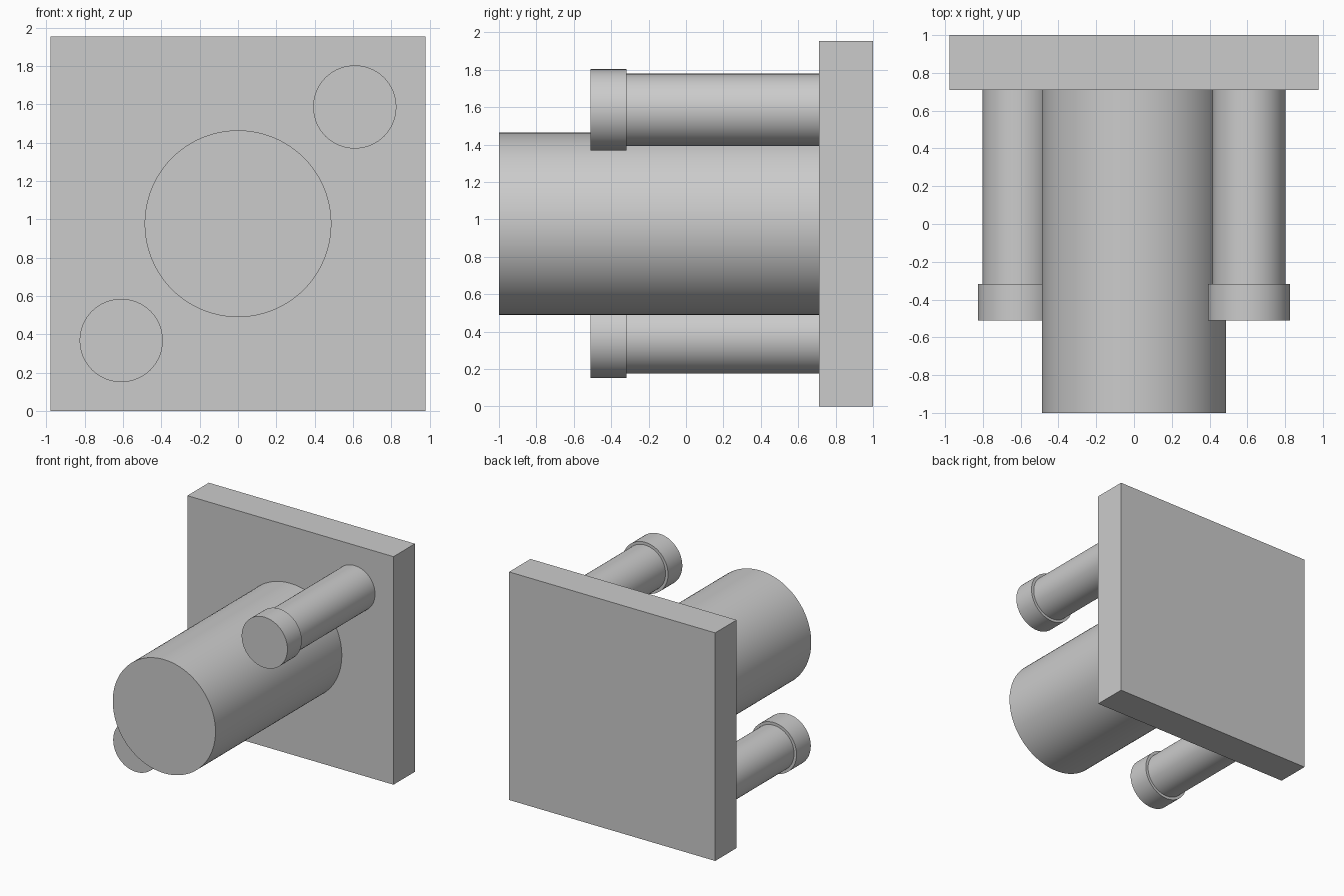
import bpy
from math import radians

if "Cube" in bpy.data.objects:
    bpy.data.objects.remove(bpy.data.objects["Cube"])

MID_Z = 0.977      # height of the plate centre
PLATE_FRONT = 0.71


def rod(name, x, z, radius, y0, y1, sides=64):
    """Capped cylinder lying along y from y0 to y1."""
    bpy.ops.mesh.primitive_cylinder_add(
        vertices=sides, radius=radius, depth=y1 - y0,
        location=(x, (y0 + y1) / 2, z), rotation=(radians(90), 0, 0))
    ob = bpy.context.object
    ob.name = name
    bpy.ops.object.transform_apply(location=False, rotation=True, scale=True)
    bpy.ops.object.shade_smooth_by_angle(angle=radians(30))
    return ob


# Square back plate
bpy.ops.mesh.primitive_cube_add(size=1, location=(0, (PLATE_FRONT + 1) / 2, MID_Z))
plate = bpy.context.object
plate.name = "back_plate"
plate.scale = (1.954, 1 - PLATE_FRONT, 2 * MID_Z)
bpy.ops.object.transform_apply(location=False, rotation=False, scale=True)

# Large central post
rod("main_post", 0, MID_Z, 0.487, -1.0, PLATE_FRONT + 0.01, 96)

# Two headed pins on opposite corners
for side, label in ((1, "upper_right"), (-1, "lower_left")):
    x, z = side * 0.609, MID_Z + side * 0.609
    rod(f"pin_shaft_{label}", x, z, 0.193, -0.33, PLATE_FRONT + 0.01)
    rod(f"pin_head_{label}", x, z, 0.217, -0.51, -0.317)
